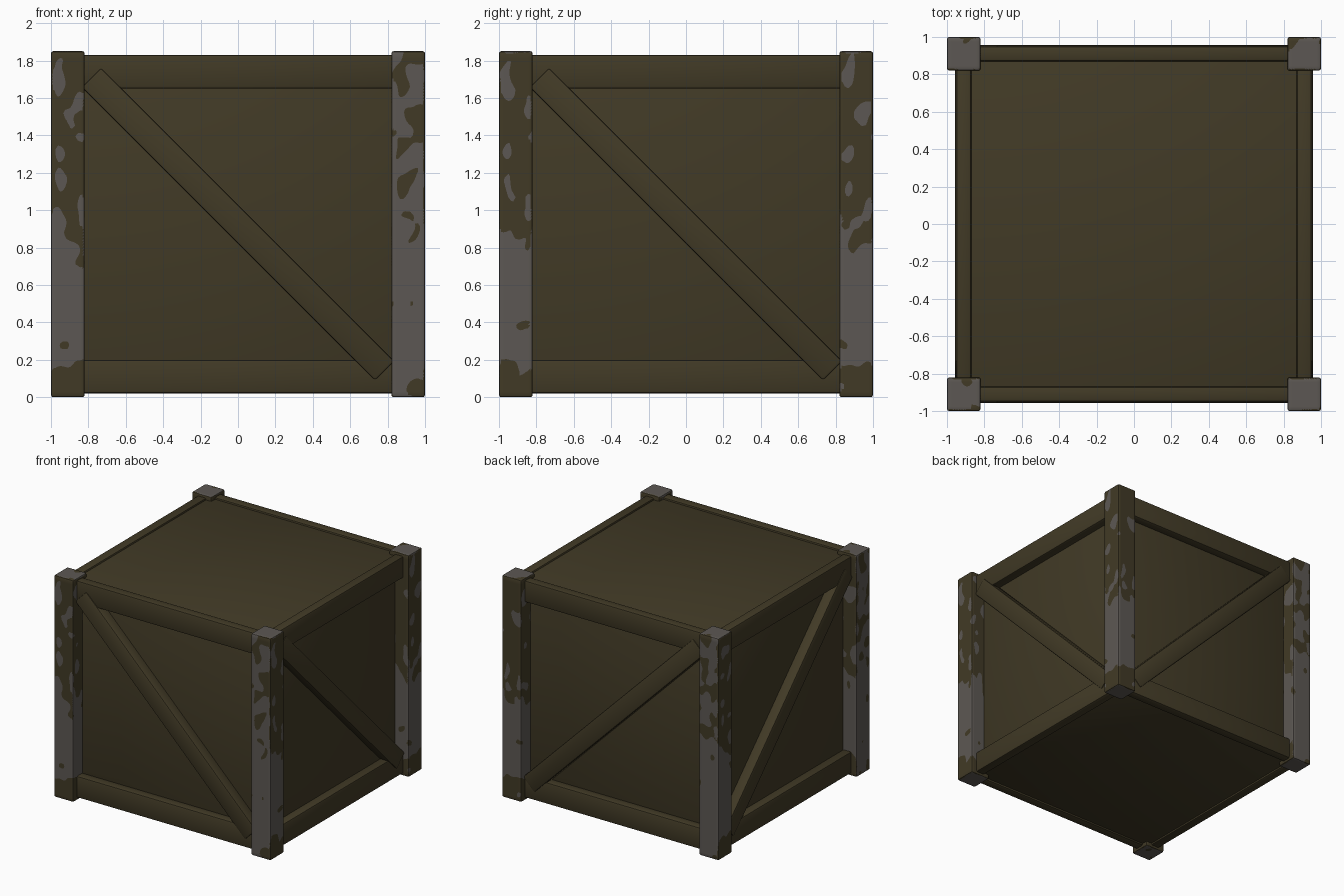
import bpy, bmesh, math
from mathutils import Vector, Matrix, noise

if "Cube" in bpy.data.objects:
    bpy.data.objects.remove(bpy.data.objects["Cube"])


def material(name, rgb):
    mat = bpy.data.materials.new(name)
    mat.use_nodes = True
    color = (*rgb, 1.0)
    mat.diffuse_color = color
    mat.node_tree.nodes["Principled BSDF"].inputs["Base Color"].default_value = color
    return mat


OLIVE = material("olive_paint", (0.053, 0.042, 0.019))
GREY = material("worn_grey_metal", (0.108, 0.097, 0.087))

HEIGHT = 1.85
MID = HEIGHT / 2
POST = 0.18


def box_mesh(size, bevel):
    bm = bmesh.new()
    bmesh.ops.create_cube(bm, size=1.0)
    bmesh.ops.scale(bm, vec=size, verts=bm.verts)
    bmesh.ops.bevel(bm, geom=bm.edges[:], offset=bevel, segments=2,
                    profile=0.5, affect='EDGES')
    return bm


def finish(bm, name, mats):
    mesh = bpy.data.meshes.new(name)
    bm.to_mesh(mesh)
    bm.free()
    for mat in mats:
        mesh.materials.append(mat)
    ob = bpy.data.objects.new(name, mesh)
    bpy.context.collection.objects.link(ob)
    bpy.ops.object.select_all(action='DESELECT')
    ob.select_set(True)
    bpy.context.view_layer.objects.active = ob
    bpy.ops.object.shade_smooth_by_angle(angle=math.radians(40))
    return ob


def beam(name, size, matrix, bevel):
    bm = box_mesh(size, bevel)
    bmesh.ops.transform(bm, matrix=matrix, verts=bm.verts)
    return finish(bm, name, [OLIVE])


# Inner body whose faces are the recessed panels
beam("panel_body", (1.75, 1.75, 1.78), Matrix.Translation((0, 0, MID)), 0.004)

# Rails and diagonal brace on each of the four sides
for axis, turn in (("x", 0), ("y", math.pi / 2)):
    spin = Matrix.Rotation(turn, 4, 'Z')
    for side, label in ((-1, "a"), (1, "b")):
        for z, level in ((0.11, "bottom"), (1.74, "top")):
            place = spin @ Matrix.Translation((0, side * 0.91, z))
            beam(f"{level}_rail_{axis}_{label}", (1.72, 0.08, 0.18), place, 0.014)
        place = (spin @ Matrix.Translation((0, side * 0.908, MID))
                 @ Matrix.Rotation(math.pi / 4, 4, 'Y'))
        beam(f"diagonal_brace_{axis}_{label}", (2.22, 0.1, 0.148), place, 0.014)

# Paint wear: height profiles of (z, amount) and bare patches of (u, z, ru, rz)
LIGHT_WEAR = [(0, -.5), (.14, -.35), (.22, .45), (.7, .5), (.85, 0), (1, -.45), (2, -.45)]
HEAVY_WEAR = [(0, .1), (.2, .5), (.75, .45), (.95, .08), (2, .06)]
PATCHES = [(.05, 1.7, .03, .07), (.14, 1.53, .05, .06), (.05, 1.3, .02, .03),
           (.05, 1.13, .02, .06), (.16, 1.0, .02, .07)]


def profile(knots, z):
    for (z0, a), (z1, b) in zip(knots, knots[1:]):
        if z <= z1:
            return a + (b - a) * (z - z0) / (z1 - z0)
    return knots[-1][1]


def dominant(n):
    i = max(range(3), key=lambda k: abs(n[k]))
    out = Vector((0, 0, 0))
    out[i] = math.copysign(1, n[i])
    return out


def wear(p, n, centre):
    """Positive where the paint has worn off."""
    grain = 0.8 * noise.noise(Vector((p.x * 13, p.y * 13, p.z * 9)))
    if n.z:
        return 0.35 + grain
    right = Vector((0, 0, 1)).cross(n)
    u = (p - centre).dot(right) + POST / 2
    if n.dot(centre) > 0 and right.dot(centre) > 0 and n.x < 0.5:
        return profile(HEAVY_WEAR, p.z) + grain
    amount = profile(LIGHT_WEAR, max(0, p.z + (u - POST / 2) if p.z > 0.5 else p.z))
    for pu, pz, ru, rz in PATCHES:
        d = math.hypot((u - pu) / ru, (p.z - pz) / rz)
        amount = max(amount, 0.45 - 0.45 * d)
    return amount + grain


def corner_post(name, centre):
    bm = box_mesh((POST, POST, HEIGHT), 0.012)
    bmesh.ops.translate(bm, vec=centre + Vector((0, 0, MID)), verts=bm.verts)
    # Fine grid over the post
    cuts = [(axis, centre[axis] - 0.065 + 0.013 * i) for axis in (0, 1) for i in range(11)]
    cuts += [(2, 0.03 + 0.0155 * i) for i in range(116)]
    for axis, at in cuts:
        co, no = Vector((0, 0, 0)), Vector((0, 0, 0))
        co[axis], no[axis] = at, 1
        bmesh.ops.bisect_plane(bm, geom=bm.verts[:] + bm.edges[:] + bm.faces[:],
                               dist=1e-5, plane_co=co, plane_no=no)
    bmesh.ops.triangulate(bm, faces=bm.faces[:])
    bm.normal_update()
    bm.verts.index_update()
    # Slide grid points onto the outline of the worn areas
    start = [v.co.copy() for v in bm.verts]
    flat = [max(abs(c) for c in v.normal) > 0.999 for v in bm.verts]
    value = [wear(v.co, dominant(v.normal), centre) for v in bm.verts]
    for edge in bm.edges:
        a, b = edge.verts
        fa, fb = value[a.index], value[b.index]
        if fa * fb >= 0:
            continue
        t = fa / (fa - fb)
        near = a if t < 0.5 else b
        if flat[near.index]:
            near.co = start[a.index].lerp(start[b.index], t)
            value[near.index] = 0.0
    for face in bm.faces:
        face.material_index = int(sum(value[v.index] for v in face.verts) > 0)
    return finish(bm, name, [OLIVE, GREY])


# Four corner posts
for sx, x_label in ((-1, "right"), (1, "left")):
    for sy, y_label in ((-1, "front"), (1, "back")):
        corner_post(f"{y_label}_{x_label}_post", Vector((sx * 0.91, sy * 0.91, 0)))
